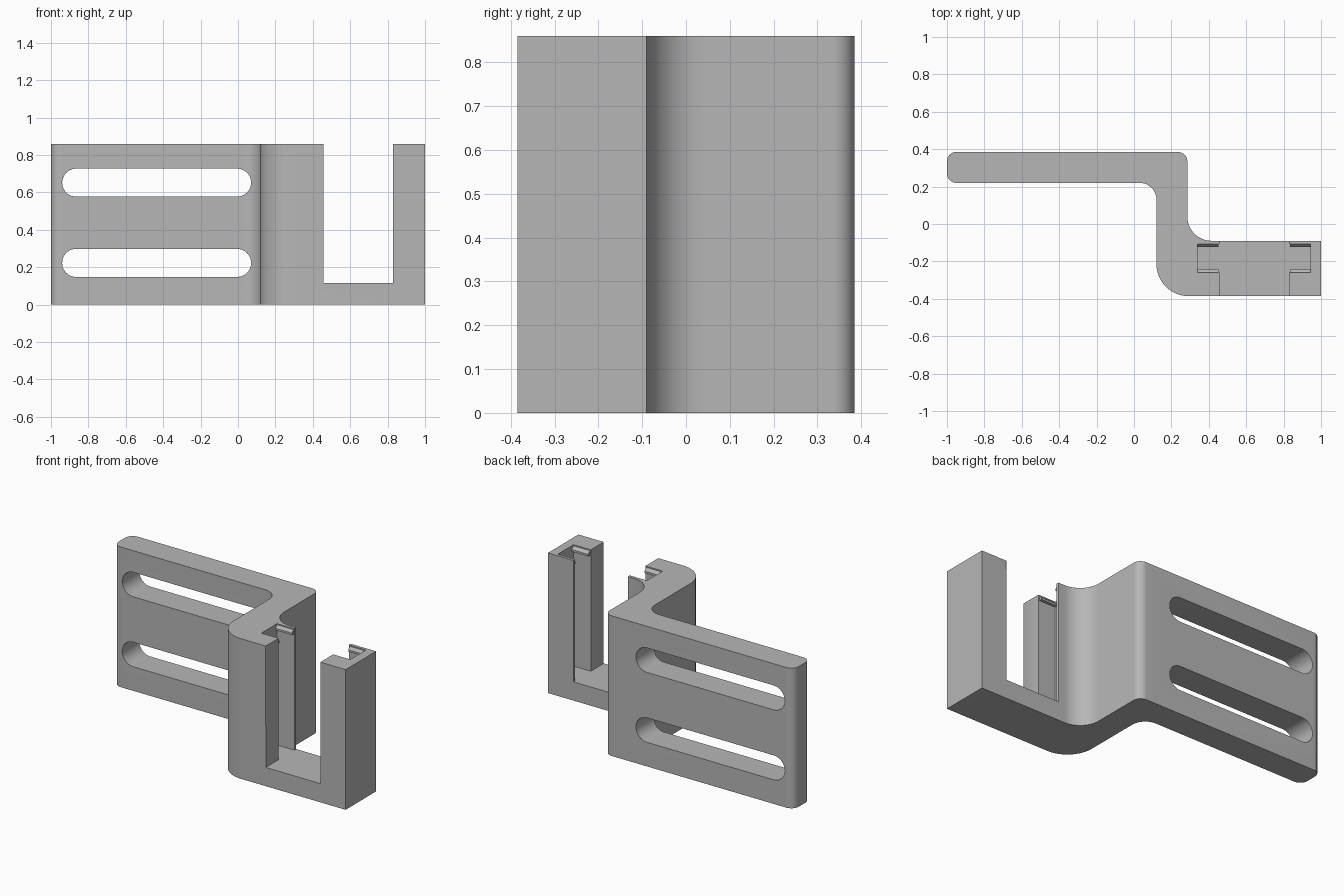
import bpy, bmesh, math
from mathutils import Vector

if "Cube" in bpy.data.objects:
    bpy.data.objects.remove(bpy.data.objects["Cube"], do_unlink=True)

H, FLOOR, CH = 0.86, 0.115, 0.016
grey = bpy.data.materials.new("plain grey")
grey.use_nodes = True
grey.diffuse_color = (0.47, 0.47, 0.47, 1)
grey.node_tree.nodes["Principled BSDF"].inputs["Base Color"].default_value = (0.47, 0.47, 0.47, 1)


def rounded(corners, steps=12):
    """Outline through (x, y, radius) right-angle corners."""
    pts = []
    for i, (x, y, r) in enumerate(corners):
        p = Vector((x, y))
        if r == 0:
            pts.append(p)
            continue
        a = (Vector(corners[i - 1][:2]) - p).normalized() * r
        b = (Vector(corners[(i + 1) % len(corners)][:2]) - p).normalized() * r
        for k in range(steps + 1):
            t = k / steps * math.pi / 2
            pts.append(p + a * (1 - math.sin(t)) + b * (1 - math.cos(t)))
    return pts


def prism(name, pts, axis, lo, hi):
    """Extrude an outline along an axis: z outlines are (x, y), y are (x, z), x are (y, z)."""
    place = {"z": lambda p, d: (p[0], p[1], d),
             "y": lambda p, d: (p[0], d, p[1]),
             "x": lambda p, d: (d, p[0], p[1])}[axis]
    bm = bmesh.new()
    face = bm.faces.new([bm.verts.new(place(p, lo)) for p in pts])
    new = bmesh.ops.extrude_face_region(bm, geom=[face])["geom"]
    shift = Vector(place((0, 0), hi - lo))
    bmesh.ops.translate(bm, verts=[v for v in new if isinstance(v, bmesh.types.BMVert)], vec=shift)
    bmesh.ops.recalc_face_normals(bm, faces=bm.faces)
    mesh = bpy.data.meshes.new(name)
    bm.to_mesh(mesh)
    bm.free()
    ob = bpy.data.objects.new(name, mesh)
    bpy.context.collection.objects.link(ob)
    mesh.materials.append(grey)
    return ob


def box(name, x0, x1, y0, y1, z0, z1):
    return prism(name, [(x0, y0), (x1, y0), (x1, y1), (x0, y1)], "z", z0, z1)


def cut(ob, cutters):
    """Subtract each cutter, bake the result and drop the cutters."""
    for c in cutters:
        mod = ob.modifiers.new("cut", "BOOLEAN")
        mod.operation, mod.solver, mod.object = "DIFFERENCE", "EXACT", c
    bpy.context.view_layer.update()
    mesh = bpy.data.meshes.new_from_object(ob.evaluated_get(bpy.context.evaluated_depsgraph_get()))
    ob.modifiers.clear()
    ob.data = mesh
    for c in cutters:
        bpy.data.objects.remove(c, do_unlink=True)


# Stepped bracket: slotted plate, web and holder block in one outline
bracket = prism("bracket", rounded([
    (-1, 0.22, 0.05), (0.12, 0.22, 0.09), (0.12, -0.385, 0.17), (1, -0.385, 0),
    (1, -0.09, 0), (0.285, -0.09, 0.13), (0.285, 0.385, 0.05), (-1, 0.385, 0.05)]), "z", 0, H)

# Two long slots and the open gap between the posts
R = 0.075
cutters = [prism("slot_cutter", rounded([
    (-0.94, z - R, R), (0.07, z - R, R), (0.07, z + R, R), (-0.94, z + R, R)]), "y", 0.1, 0.5)
    for z in (0.223, 0.652)]
cutters.append(box("gap_cutter", 0.458, 0.828, -0.6, 0.1, FLOOR, 1))
cut(bracket, cutters)

# Chamfer the sharp outer edges, leaving the gap floor crisp
bm = bmesh.new()
bm.from_mesh(bracket.data)
bmesh.ops.remove_doubles(bm, verts=bm.verts, dist=1e-5)
bmesh.ops.dissolve_limit(bm, angle_limit=0.01, verts=bm.verts, edges=bm.edges)
edges = [e for e in bm.edges if len(e.link_faces) == 2
         and e.calc_face_angle_signed() > math.radians(50)
         and not all(abs(v.co.z - FLOOR) < 1e-4 for v in e.verts)]
bmesh.ops.bevel(bm, geom=edges, offset=CH, offset_type="OFFSET", segments=1,
                affect="EDGES", clamp_overlap=True)
bm.to_mesh(bracket.data)
bm.free()

# Sliding groove inside both posts
cut(bracket, [box("groove_cutter", 0.34, 0.945, -0.26, -0.108, FLOOR, 1)])
bracket.data.shade_smooth()
bracket.data.set_sharp_from_angle(angle=math.radians(30))

# Small catches at the groove mouth
for side, x0, x1 in (("right", 0.34, 0.452), ("left", 0.834, 0.945)):
    for lip, y, d in (("front", -0.26, 0.018), ("back", -0.108, -0.014)):
        prism(f"{side}_{lip}_catch", [(y - d * 0.4, 0.825), (y + d, 0.825), (y + d, 0.837),
                                      (y, 0.853), (y - d * 0.4, 0.853)], "x", x0, x1)
